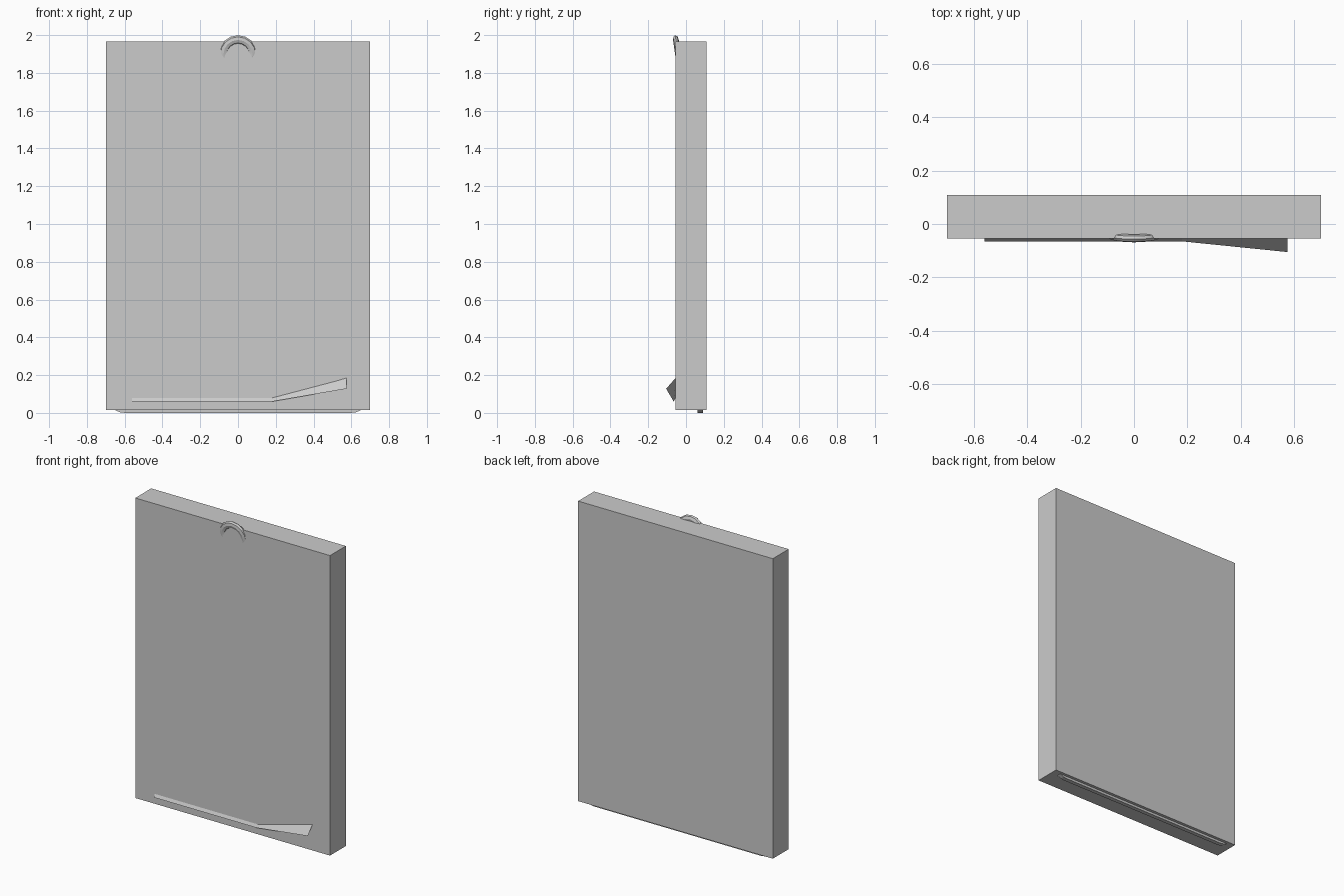
import bpy, bmesh, math
from mathutils import Matrix

if "Cube" in bpy.data.objects:
    bpy.data.objects.remove(bpy.data.objects["Cube"])


def finish(name, bm):
    bmesh.ops.recalc_face_normals(bm, faces=bm.faces)
    mesh = bpy.data.meshes.new(name)
    bm.to_mesh(mesh)
    bm.free()
    obj = bpy.data.objects.new(name, mesh)
    bpy.context.collection.objects.link(obj)
    return obj


def box(name, lo, hi):
    bm = bmesh.new()
    size = [b - a for a, b in zip(lo, hi)]
    mid = [(a + b) / 2 for a, b in zip(lo, hi)]
    bmesh.ops.create_cube(bm, size=1, matrix=Matrix.Translation(mid) @ Matrix.Diagonal((*size, 1)))
    return finish(name, bm)


# main slab
box("slab", (-0.7, -0.055, 0.015), (0.7, 0.108, 1.965))

# rounded inner plate, peeking out under the slab
bm = bmesh.new()
r, w, top = 0.1, 0.699, 1.82
outline = []
for cx, cz, start in ((w - r, top - r, 0), (r - w, top - r, 90), (r - w, r, 180), (w - r, r, 270)):
    for i in range(7):
        a = math.radians(start + i * 15)
        outline.append((cx + r * math.cos(a), 0.062, cz + r * math.sin(a)))
face = bm.faces.new([bm.verts.new(p) for p in outline])
ext = bmesh.ops.extrude_face_region(bm, geom=[face])
bmesh.ops.translate(bm, vec=(0, 0.027, 0),
                    verts=[g for g in ext["geom"] if isinstance(g, bmesh.types.BMVert)])
finish("inner_plate", bm)

# lifted lower edge of the front sheet: outer edge, then the line where it meets the slab
bm = bmesh.new()
outer = [(-0.56, -0.065, 0.06), (0.18, -0.065, 0.06), (0.575, -0.105, 0.128)]
inner = [(-0.56, -0.053, 0.083), (0.18, -0.053, 0.083), (0.575, -0.053, 0.187)]
rows = [[bm.verts.new(p) for p in row] for row in (outer, inner)]
for i in range(2):
    bm.faces.new((rows[0][i], rows[0][i + 1], rows[1][i + 1], rows[1][i]))
finish("sheet_edge", bm)

# hanging ring, leaning forward, lower half sunk into the slab
bpy.ops.mesh.primitive_torus_add(major_radius=0.077, minor_radius=0.023,
                                 major_segments=16, minor_segments=8,
                                 location=(0, -0.043, 1.9),
                                 rotation=(math.radians(90 + 8), 0, 0))
ring = bpy.context.object
ring.name = "hanging_ring"
ring.scale = (1, 1, 0.65)
bpy.ops.object.shade_smooth_by_angle()
